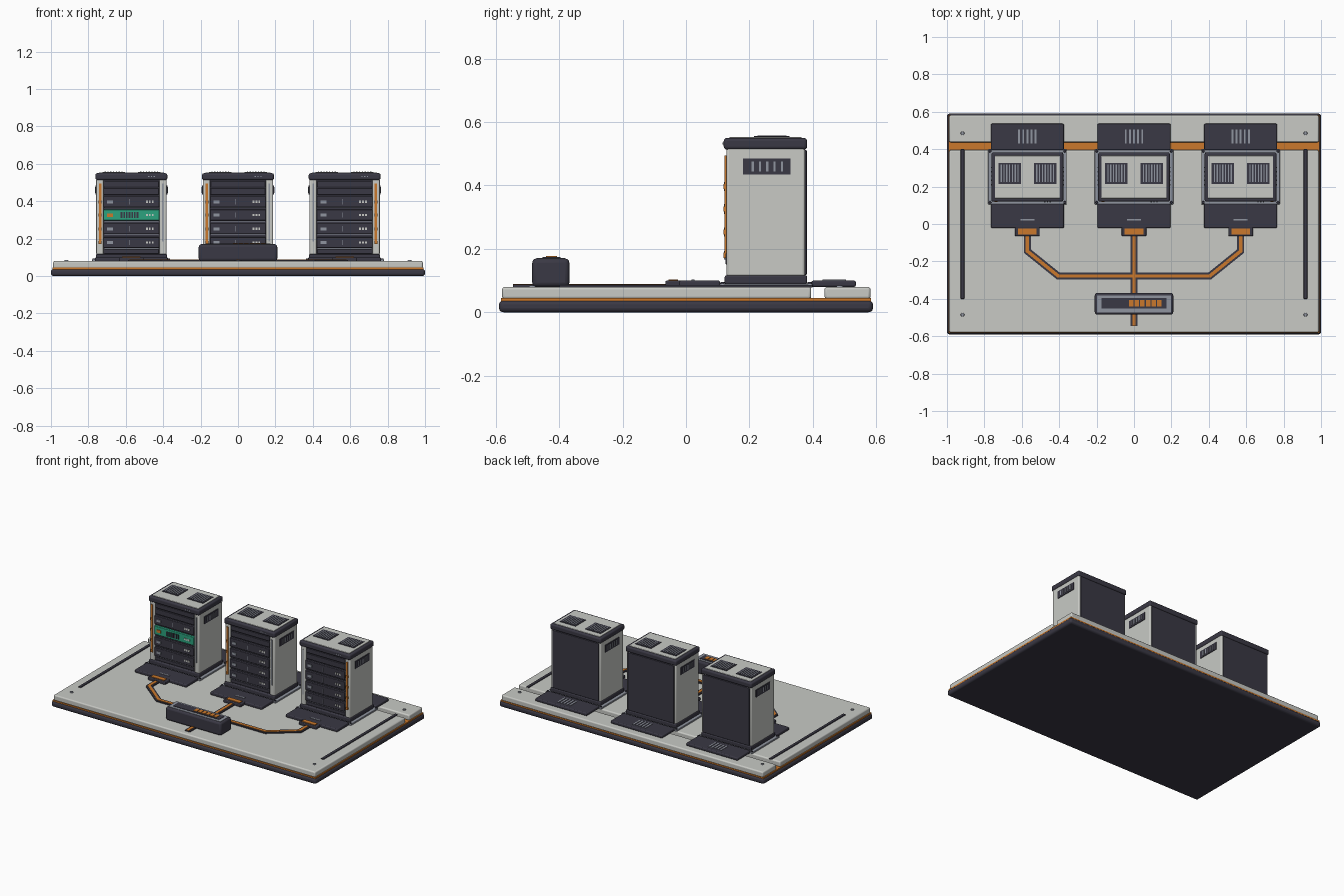
import bpy, bmesh, math
from mathutils import Vector

if "Cube" in bpy.data.objects:
    bpy.data.objects.remove(bpy.data.objects["Cube"], do_unlink=True)


def material(name, r, g, b):
    m = bpy.data.materials.new(name)
    m.use_nodes = True
    m.diffuse_color = (r, g, b, 1)
    m.node_tree.nodes["Principled BSDF"].inputs["Base Color"].default_value = (r, g, b, 1)
    return m


DARK = material("charcoal", 0.042, 0.040, 0.058)
LIGHT = material("pale grey", 0.58, 0.59, 0.56)
GREY = material("steel grey", 0.28, 0.30, 0.35)
ORANGE = material("orange", 0.60, 0.19, 0.025)
GREEN = material("teal green", 0.025, 0.36, 0.21)


def finish(name, bm, mat, bevel=0):
    bmesh.ops.recalc_face_normals(bm, faces=bm.faces)
    mesh = bpy.data.meshes.new(name)
    bm.to_mesh(mesh)
    bm.free()
    mesh.materials.append(mat)
    ob = bpy.data.objects.new(name, mesh)
    bpy.context.collection.objects.link(ob)
    if bevel:
        mod = ob.modifiers.new("rounded edges", 'BEVEL')
        mod.width, mod.segments = bevel, 3
        bpy.ops.object.select_all(action='DESELECT')
        ob.select_set(True)
        bpy.context.view_layer.objects.active = ob
        bpy.ops.object.shade_smooth_by_angle(angle=math.radians(40))
    return ob


def boxes(name, mat, spans, bevel=0, dx=0):
    """One object from boxes, each given as x, y and z ranges."""
    bm = bmesh.new()
    for span in spans:
        for v in bmesh.ops.create_cube(bm, size=1)["verts"]:
            v.co = [span[i][0] if v.co[i] < 0 else span[i][1] for i in range(3)]
            v.co.x += dx
    return finish(name, bm, mat, bevel)


def slats(x0, x1, n, y, z, fill=0.45):
    """Evenly spaced bars across x."""
    step = (x1 - x0) / n
    pad = step * (1 - fill) / 2
    return [((x0 + i * step + pad, x0 + (i + 1) * step - pad), y, z) for i in range(n)]


def ribbon(name, mat, points, half, z0, z1):
    """Flat cable with mitred corners."""
    pts = [Vector(p) for p in points]
    bm = bmesh.new()
    rings = []
    for i, p in enumerate(pts):
        a = (p - pts[i - 1]).normalized() if i else (pts[1] - p).normalized()
        b = (pts[i + 1] - p).normalized() if i < len(pts) - 1 else a
        n = Vector((-(a + b).y, (a + b).x)).normalized()
        n *= half / n.dot(Vector((-a.y, a.x)))
        rings.append([bm.verts.new((p.x + s * n.x, p.y + s * n.y, z))
                      for s, z in ((1, z0), (1, z1), (-1, z1), (-1, z0))])
    for r, q in zip(rings, rings[1:]):
        for k in range(4):
            bm.faces.new((r[k], r[(k + 1) % 4], q[(k + 1) % 4], q[k]))
    bm.faces.new(rings[0])
    bm.faces.new(rings[-1])
    finish(name, bm, mat)


def studs(name, mat, spots, radius, z0, z1, dx=0):
    bm = bmesh.new()
    for x, y in spots:
        made = bmesh.ops.create_cone(bm, cap_ends=True, segments=12, radius1=radius,
                                     radius2=radius * 0.8, depth=z1 - z0)["verts"]
        bmesh.ops.translate(bm, verts=made, vec=(x + dx, y, (z0 + z1) / 2))
    finish(name, bm, mat)


# Base: dark tray, orange layer, two pale decks with an open channel between
boxes("base_tray", DARK, [((-1, 1), (-0.59, 0.59), (0, 0.038))], 0.014)
boxes("base_accent_layer", ORANGE, [((-0.993, 0.993), (-0.583, 0.583), (0.03, 0.045))])
boxes("front_deck", LIGHT, [((-0.988, 0.988), (-0.58, 0.395), (0.042, 0.08))], 0.008)
boxes("back_deck", LIGHT, [((-0.988, 0.988), (0.437, 0.582), (0.042, 0.08))], 0.008)
boxes("deck_rails", DARK, [((s * 0.917 - 0.01, s * 0.917 + 0.01), (-0.4, 0.4), (0.078, 0.086))
                           for s in (-1, 1)], 0.003)
studs("deck_screws", GREY, [(x, y) for x in (-0.917, 0.917) for y in (-0.485, 0.485)],
      0.011, 0.078, 0.085)

# Cables joining the racks to the hub
side_path = [(0.57, -0.05), (0.57, -0.145), (0.405, -0.278), (0, -0.278)]
paths = {"left_cable": side_path,
         "right_cable": [(-x, y) for x, y in side_path],
         "centre_cable": [(0, -0.05), (0, -0.545)]}
for name, path in paths.items():
    ribbon(name + "_sleeve", DARK, path, 0.019, 0.078, 0.087)
    ribbon(name + "_core", ORANGE, path, 0.009, 0.08, 0.09)

# Hub
boxes("hub_body", DARK, [((-0.21, 0.21), (-0.485, -0.368), (0.08, 0.17))], 0.014)
boxes("hub_top_plate", GREY, [((-0.197, 0.197), (-0.472, -0.381), (0.166, 0.172))])
boxes("hub_display", DARK, [((-0.175, 0.175), (-0.453, -0.396), (0.17, 0.175))])
boxes("hub_light_bar", ORANGE, slats(-0.03, 0.15, 6, (-0.442, -0.407), (0.172, 0.178), 0.8))

UNIT_HEIGHTS = (0.18, 0.253, 0.326, 0.397)


def rack(side, dx, strip_side, green_unit=None):
    def part(name, mat, spans, bevel=0):
        boxes(side + "_" + name, mat, spans, bevel, dx)

    # Mounting plate, front and back aprons, connector
    part("mount_plate", GREY, [((-0.21, 0.21), (0.105, 0.4), (0.078, 0.09))], 0.003)
    studs(side + "_mount_bolts", DARK, [(x, y) for x in (-0.2, 0.2) for y in (0.115, 0.39)],
          0.008, 0.088, 0.095, dx)
    part("front_apron", DARK, [((-0.195, 0.195), (-0.022, 0.108), (0.078, 0.1))], 0.006)
    part("apron_mark", GREY, [((-0.037, 0.037), (0.018, 0.027), (0.098, 0.103))])
    part("back_apron", DARK, [((-0.195, 0.195), (0.396, 0.536), (0.08, 0.1))], 0.006)
    part("back_apron_slats", GREY, slats(-0.055, 0.055, 5, (0.43, 0.505), (0.098, 0.103)))
    part("connector", DARK, [((-0.066, 0.066), (-0.065, -0.015), (0.078, 0.1))], 0.005)
    part("connector_light", ORANGE, [((-0.05, 0.05), (-0.055, -0.025), (0.098, 0.104))])

    # Cabinet shell
    part("plinth", DARK, [((-0.19, 0.19), (0.122, 0.382), (0.088, 0.117))], 0.006)
    for s, label in ((1, "left"), (-1, "right")):
        a, b = sorted((s * 0.15, s * 0.188))
        part(label + "_side_wall", LIGHT, [((a, b), (0.127, 0.376), (0.113, 0.52))], 0.008)
        a, b = sorted((s * 0.186, s * 0.192))
        part(label + "_vent", DARK, [((a, b), (0.18, 0.33), (0.435, 0.485))])
        a, b = sorted((s * 0.188, s * 0.195))
        part(label + "_vent_slats", GREY,
             [((a, b), (0.207 + i * 0.023, 0.214 + i * 0.023), (0.444, 0.476)) for i in range(5)])
    part("core", DARK, [((-0.155, 0.155), (0.14, 0.372), (0.113, 0.52))])
    part("back_panel", DARK, [((-0.175, 0.175), (0.37, 0.381), (0.118, 0.512))], 0.003)
    part("cap", DARK, [((-0.192, 0.192), (0.119, 0.382), (0.513, 0.55))], 0.01)
    part("cap_dots", GREY, slats(0.085, 0.13, 3, (0.115, 0.121), (0.529, 0.535)))
    part("top_panel", LIGHT, [((-0.174, 0.174), (0.137, 0.365), (0.545, 0.553))], 0.002)
    part("top_vents", DARK, [((x - 0.06, x + 0.06), (0.215, 0.327), (0.55, 0.556))
                             for x in (-0.095, 0.095)])
    part("top_vent_slats", GREY, [bar for x in (-0.095, 0.095) for bar in
                                  slats(x - 0.052, x + 0.052, 7, (0.225, 0.317), (0.553, 0.558))])

    # Front: accent strip, blank panels and drawer units
    x = strip_side * 0.167
    part("accent_strip", ORANGE, [((x - 0.006, x + 0.006), (0.122, 0.13), (0.185, 0.495))])
    part("plain_strip", GREY, [((-x - 0.004, -x + 0.004), (0.124, 0.13), (0.185, 0.495))])
    part("blank_panels", DARK, [((-0.147, 0.147), (0.131, 0.145), z)
                                for z in ((0.12, 0.143), (0.434, 0.47), (0.476, 0.507))], 0.003)
    for i, z in enumerate(UNIT_HEIGHTS):
        lit = i == green_unit
        unit = "unit_%d" % (i + 1)
        front = (0.12, 0.127)
        part(unit, GREEN if lit else DARK,
             [((-0.15, 0.15), (0.124, 0.145), (z - 0.029, z + 0.029))], 0.004)
        part(unit + "_dots", LIGHT, slats(0.075, 0.122, 3, front, (z - 0.006, z + 0.006), 0.6))
        if lit:
            part(unit + "_button", ORANGE, [((-0.13, -0.098), front, (z - 0.009, z + 0.009))])
            part(unit + "_grille", DARK, slats(-0.06, 0.04, 7, front, (z - 0.016, z + 0.016), 0.6))
        else:
            part(unit + "_handle", GREY, [((-0.13, -0.098), front, (z - 0.008, z + 0.008))])
            part(unit + "_seam", GREY, [((-0.014, -0.01), front, (z - 0.014, z + 0.014))])
        part(unit + "_latch", ORANGE, [((x - 0.008, x + 0.008), (0.118, 0.126),
                                        (z - 0.008, z + 0.008))])
        part(unit + "_shadow_gap", GREY, [((-0.145, 0.145), (0.132, 0.142),
                                           (z - 0.034, z - 0.031))])


rack("right_rack", -0.57, -1, 2)
rack("centre_rack", 0, -1)
rack("left_rack", 0.57, 1)
